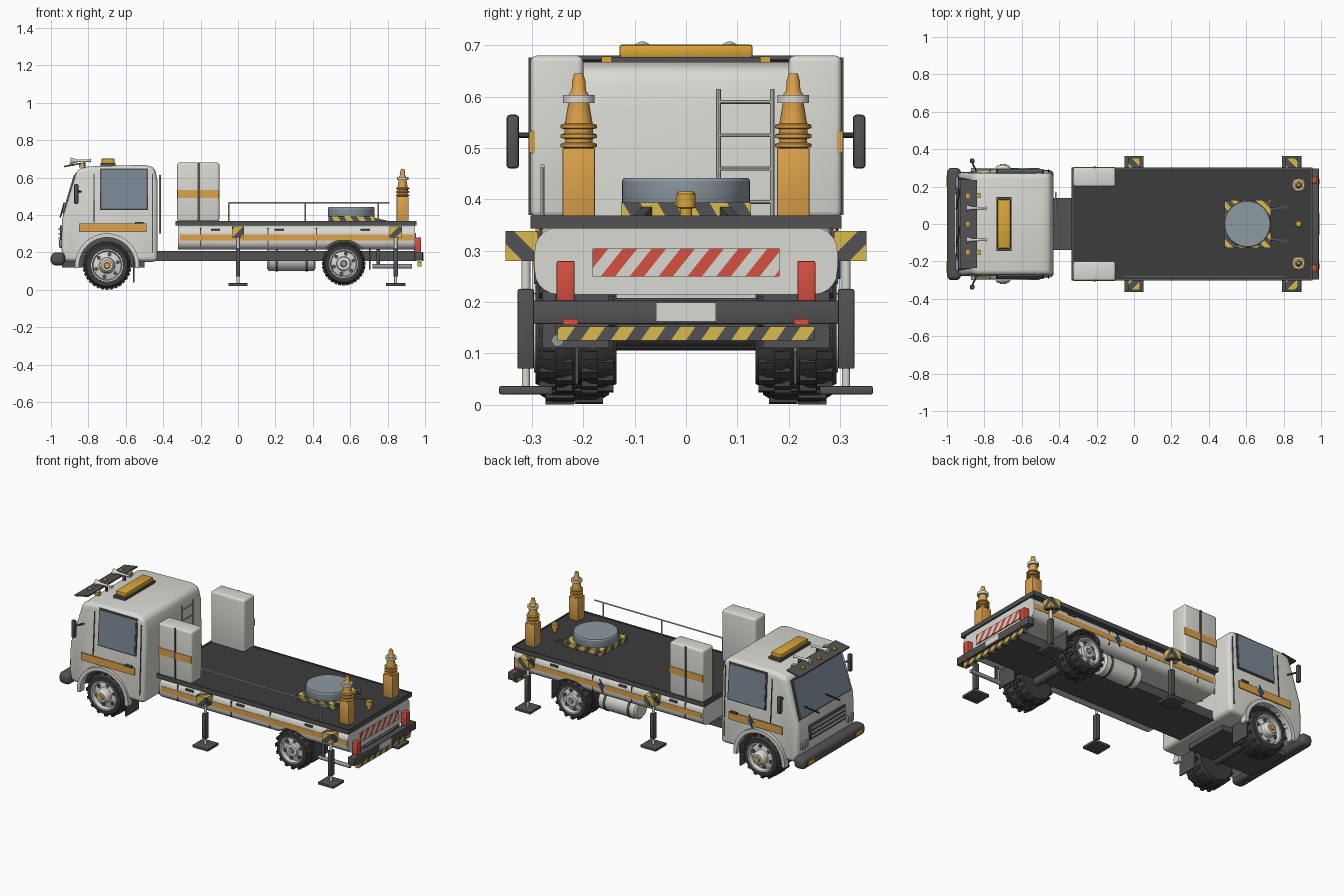
import bpy, bmesh, math
from mathutils import Vector as V, Matrix as M

if "Cube" in bpy.data.objects:
    bpy.data.objects.remove(bpy.data.objects["Cube"])

def mat(name, r, g, b):
    m = bpy.data.materials.new(name)
    m.diffuse_color = (r, g, b, 1)
    m.use_nodes = True
    m.node_tree.nodes["Principled BSDF"].inputs["Base Color"].default_value = m.diffuse_color
    return m

CREAM = mat("cream_paint", .70, .70, .65)
DARK = mat("dark_grey", .085, .085, .09)
BLACK = mat("black_rubber", .045, .045, .047)
ORANGE = mat("orange_paint", .72, .36, .07)
AMBER = mat("amber_light", .70, .38, .04)
YELLOW = mat("hazard_yellow", .68, .50, .07)
RED = mat("red_light", .68, .08, .05)
GLASS = mat("glass_blue_grey", .20, .25, .30)
STEEL = mat("steel_grey", .27, .32, .36)
BLUE = mat("bolt_blue", .03, .09, .32)

def add(name, bm, *mats):
    bmesh.ops.recalc_face_normals(bm, faces=bm.faces)
    me = bpy.data.meshes.new(name)
    bm.to_mesh(me)
    bm.free()
    ob = bpy.data.objects.new(name, me)
    bpy.context.collection.objects.link(ob)
    for m in mats:
        me.materials.append(m)
    return ob

def prism(name, pts, vec, m, bev=0, seg=3, shape=None):
    bm = bmesh.new()
    f = bm.faces.new([bm.verts.new(p) for p in pts])
    r = bmesh.ops.extrude_face_region(bm, geom=[f])
    for v in r["geom"]:
        if isinstance(v, bmesh.types.BMVert):
            v.co += V(vec)
    if shape:
        for v in bm.verts:
            shape(v)
    bmesh.ops.recalc_face_normals(bm, faces=bm.faces)
    if bev:
        es = [e for e in bm.edges if e.calc_face_angle(0) > math.radians(30)]
        bmesh.ops.bevel(bm, geom=es, offset=bev, segments=seg, profile=.5, affect='EDGES', clamp_overlap=True)
    return add(name, bm, m)

def box(name, x0, x1, y0, y1, z0, z1, m, bev=0, seg=2):
    return prism(name, [(x0, y0, z0), (x1, y0, z0), (x1, y1, z0), (x0, y1, z0)], (0, 0, z1 - z0), m, bev, seg)

def lathe(name, prof, loc, axis, m, n=32):
    bm = bmesh.new()
    q = V((0, 0, 1)).rotation_difference(V(axis).normalized())
    rings = []
    for r, h in prof:
        r = max(r, 1e-4)
        rings.append([bm.verts.new(V(loc) + q @ V((r * math.cos(a), r * math.sin(a), h)))
                      for a in (2 * math.pi * k / n for k in range(n))])
    for a, b in zip(rings, rings[1:]):
        for k in range(n):
            bm.faces.new((a[k], a[(k + 1) % n], b[(k + 1) % n], b[k]))
    bm.faces.new(rings[0])
    bm.faces.new(rings[-1])
    return add(name, bm, m)

def rod(name, a, b, r, m, n=10):
    d = V(b) - V(a)
    return lathe(name, [(r, 0), (r, d.length)], a, d, m, n)

def stripes(ob, n, period, m2):
    # diagonal hazard stripes as cut faces
    ob.data.materials.append(m2)
    n = V(n).normalized()
    bm = bmesh.new()
    bm.from_mesh(ob.data)
    d = [v.co.dot(n) for v in bm.verts]
    for k in range(math.floor(min(d) / period), math.ceil(max(d) / period) + 1):
        bmesh.ops.bisect_plane(bm, geom=bm.verts[:] + bm.edges[:] + bm.faces[:], plane_co=n * k * period, plane_no=n)
    for f in bm.faces:
        f.material_index = math.floor(f.calc_center_median().dot(n) / period) % 2
    bm.to_mesh(ob.data)
    bm.free()

def cut_arches(ob, x, z, r):
    for s in (1, -1):
        c = lathe("arch_cutter", [(r, .13), (r, .45)], (x, 0, z), (0, s, 0), DARK, 48)
        c.hide_render = True
        md = ob.modifiers.new("arch", 'BOOLEAN')
        md.operation, md.object, md.solver, md.material_mode = 'DIFFERENCE', c, 'EXACT', 'TRANSFER'
        bpy.context.view_layer.objects.active = ob
        bpy.ops.object.modifier_apply(modifier="arch")
        bpy.data.objects.remove(c)

def wheel(name, x, z, R, y0, y1, s, hub, full=True):
    r = R - .006
    lathe(name + "_tyre", [(.6 * R, y0), (.85 * R, y0), (r - .006, y0 + .012), (r, y0 + .025), (r, y1 - .025),
          (r - .006, y1 - .012), (.85 * R, y1), (.64 * R, y1), (.6 * R, y1 - .03)], (x, 0, z), (0, s, 0), BLACK, 48)
    bm = bmesh.new()
    w = (y1 - y0) / 2
    for k in range(32):
        mx = (M.Translation((x, s * (y0 + w * (.58 if k % 2 else 1.42)), z)) @ M.Rotation(k * math.pi / 16, 4, 'Y')
              @ M.Translation((0, 0, R - .006)) @ M.Diagonal((.017, w * .82, .012, 1)))
        bmesh.ops.create_cube(bm, size=1, matrix=mx)
    add(name + "_tread", bm, BLACK)
    if not full:
        return
    lathe(name + "_rim", [(.67 * R, y1 - .02), (.66 * R, y1 + .003), (.61 * R, y1 + .003), (.57 * R, y1 - .02),
          (.33 * R, y1 - .012), (.30 * R, y1 + hub * .6), (.22 * R, y1 + hub), (0, y1 + hub)], (x, 0, z), (0, s, 0), CREAM, 40)
    for k in range(6):
        a = k * math.pi / 3 + .3
        p = (x + .46 * R * math.cos(a), s * (y1 - .02), z + .46 * R * math.sin(a))
        lathe(name + "_hole", [(.011, 0), (.011, .009)], p, (0, s, 0), DARK, 12)
    lathe(name + "_cap", [(.018, 0), (.015, .006)], (x, s * (y1 + hub), z), (0, s, 0), ORANGE if hub > .01 else STEEL, 12)

def side_y(z):
    return .29 - max(0, z - .4) * .07

def side_plate(name, pts, s, m, t=.004):
    prism(name, [(x, s * (side_y(z) - .003), z) for x, z in pts], (0, s * (t + .003), 0), m)

def rect(x0, x1, z0, z1):
    return [(x0, z0), (x1, z0), (x1, z1), (x0, z1)]

BOLT = [(.012, .04), (-.022, -.004), (-.004, -.004), (-.014, -.04), (.022, .008), (.004, .008)]

# cab shell
def taper(v):
    v.co.y = math.copysign(side_y(v.co.z) - (.012 if v.co.x < -.9 else 0), v.co.y)
prof = [(-.93, .15), (-.945, .22), (-.94, .38), (-.86, .645), (-.80, .66), (-.50, .668), (-.445, .655), (-.43, .58), (-.43, .15)]
cab = prism("cab_shell", [(x, -.29, z) for x, z in prof], (0, .58, 0), CREAM, .026, 4, taper)
cut_arches(cab, -.70, .13, .15)
# windscreen, wipers, grille and front lights
def scr(t, y, o):
    return V((-.94 + .08 * t - .957 * o, y, .38 + .265 * t + .289 * o))
for nm, a, b, w, o, m in (("windscreen_seal", .07, .92, .25, -.003, DARK), ("windscreen", .11, .88, .238, .002, GLASS)):
    prism(nm, [scr(a, -w, o), scr(a, w, o), scr(b, w - .014, o), scr(b, -w + .014, o)], V((-.957, 0, .289)) * .006, m)
for y in (-.12, .08):
    rod("wiper", scr(.02, y, .012), scr(.3, y + .11, .014), .004, DARK, 8)
box("grille", -.953, -.94, -.17, .17, .255, .345, DARK, .004)
for z in (.275, .30, .325):
    box("grille_bar", -.959, -.95, -.16, .16, z - .005, z + .005, CREAM)
box("front_bumper", -1, -.925, -.30, .30, .13, .20, DARK, .026, 4)
box("front_plate_panel", -.94, -.5, -.14, .14, .12, .2, DARK)
for s in (1, -1):
    box("headlight", -.957, -.93, s * .19, s * .25, .225, .27, STEEL, .006)
    box("front_indicator", -1.003, -.99, s * .2, s * .26, .15, .175, AMBER)
    # windows, stripes, door lines, handles
    side_plate("side_window_seal", rect(-.738, -.482, .427, .648), s, DARK, .003)
    side_plate("side_window", rect(-.73, -.49, .435, .64), s, GLASS, .006)
    side_plate("cab_stripe", rect(-.85, -.49, .31, .355), s, ORANGE, .003)
    side_plate("door_line", rect(-.459, -.455, .2, .62), s, DARK, .002)
    side_plate("door_line", rect(-.772, -.768, .36, .62), s, DARK, .002)
    side_plate("door_handle", rect(-.55, -.505, .353, .364), s, DARK, .01)
    # arch flares
    arc = [math.radians(a) for a in range(-5, 186, 10)]
    pts = [(-.70 + .172 * math.cos(a), .13 + .172 * math.sin(a)) for a in arc]
    pts += [(-.70 + .15 * math.cos(a), .13 + .15 * math.sin(a)) for a in reversed(arc)]
    prism("arch_flare", [(x, s * .26, z) for x, z in pts], (0, s * .04, 0), CREAM)
    # mirrors
    box("mirror", -.877, -.853, s * .325, s * .35, .46, .565, DARK, .007)
    rod("mirror_arm", (-.84, s * .27, .525), (-.865, s * .33, .525), .005, DARK)
    # horns on the roof
    lathe("roof_horn", [(.018, 0), (.008, .03), (.006, .1), (.011, .11)], (-.895, s * .085, .69), (1, 0, 0), CREAM, 16)
    box("horn_foot", -.83, -.815, s * .08, s * .09, .655, .69, DARK)
    box("roof_marker", -.85, -.82, s * .14, s * .165, .655, .678, AMBER)
    # wheels and mudflaps
    wheel("front_wheel", -.70, .13, .13, .15, .285, s, .03)
    wheel("rear_wheel", .565, .14, .117, .215, .293, s, .004)
    wheel("rear_inner_wheel", .565, .14, .117, .135, .21, s, 0, False)
    box("front_mudflap", -.562, -.554, s * .16, s * .28, .04, .2, DARK)
    box("rear_mudflap", .70, .708, s * .15, s * .28, .11, .22, DARK)
# sun visor, light bar
prism("sun_visor", [(-.93, -.24, .655), (-.93, .24, .655), (-.84, .235, .672), (-.84, -.235, .672)], (0, 0, .008), DARK)
for y in (-.15, 0, .15):
    box("visor_lamp", -.90, -.88, y - .012, y + .012, .663, .677, AMBER)
box("light_bar_base", -.735, -.655, -.145, .145, .655, .677, DARK)
box("light_bar", -.73, -.66, -.13, .13, .675, .702, AMBER, .006)
# ladder on cab back
for y in (.063, .168):
    rod("ladder_rail", (-.418, y, .30), (-.418, y, .615), .005, CREAM)
for z in (.33, .395, .46, .525, .59):
    rod("ladder_rung", (-.418, .063, z), (-.418, .168, z), .004, CREAM)
# chassis and axles
box("chassis_frame", -.62, .955, -.14, .14, .155, .208, DARK)
for x, z in ((-.70, .13), (.565, .14)):
    rod("axle", (x, -.2, z), (x, .2, z), .025, DARK, 16)
# bed body with rounded cross-section
sec = []
for cy, cz, a0 in ((.25, .30, 0), (-.25, .30, 90), (-.25, .26, 180), (.25, .26, 270)):
    sec += [(-.32, cy + .045 * math.cos(math.radians(a0 + k * 18)), cz + .045 * math.sin(math.radians(a0 + k * 18))) for k in range(6)]
bed = prism("bed_body", sec, (1.265, 0, 0), CREAM)
cut_arches(bed, .565, .14, .128)
box("deck", -.335, .955, -.303, .303, .343, .362, DARK)
box("deck_floor", -.325, .945, -.293, .293, .360, .365, BLACK)
for s in (1, -1):
    box("deck_side_rim", -.335, .955, s * .295, s * .303, .36, .369, DARK)
    box("bed_stripe", -.31, .94, s * .29, s * .297, .265, .297, ORANGE)
    for x in (-.12, .22, .68):
        box("bed_latch", x - .025, x + .025, s * .285, s * .299, .314, .325, DARK)
    for x in (-.2, .16, .42):
        box("bed_panel_line", x - .002, x + .002, s * .28, s * .2965, .235, .33, DARK)
    # cabinets
    box("cabinet", -.325, -.1, s * .2, s * .303, .365, .68, CREAM, .012, 3)
    box("cabinet_stripe", -.324, -.101, s * .29, s * .306, .49, .533, ORANGE)
    box("cabinet_door_gap", -.216, -.204, s * .29, s * .307, .37, .676, DARK)
    # outriggers
    for x in (0, .843):
        stripes(box("outrigger_box", x - .033, x + .033, s * .288, s * .352, .28, .338, YELLOW), (1, s, -1), .024, DARK)
        rod("outrigger_piston", (x, s * .312, .2), (x, s * .312, .29), .009, CREAM, 16)
        box("outrigger_leg", x - .012, x + .012, s * .296, s * .328, .07, .225, DARK, .003)
        rod("outrigger_shaft", (x, s * .312, .03), (x, s * .312, .08), .008, CREAM, 12)
        box("outrigger_foot", x - .052, x + .052, s * .26, s * .364, .02, .036, DARK, .003)
    # warning posts
    box("post_base", .848, .912, s * .177, s * .241, .362, .5, ORANGE, .003)
    lathe("post_cone", [(.026, .5), (.036, .502), (.036, .508), (.027, .511), (.027, .518), (.036, .52), (.036, .526), (.028, .529),
          (.028, .537), (.036, .539), (.036, .545), (.027, .548), (.02, .59), (.021, .602), (.014, .612), (.013, .63), (.009, .645)],
          (.88, s * .209, 0), (0, 0, 1), ORANGE, 24)
    lathe("post_collar", [(.031, .588), (.031, .603)], (.88, s * .209, 0), (0, 0, 1), CREAM, 24)
    # tail lights and turntable gussets
    box("tail_light", .94, .978, s * .217, s * .252, .2, .28, RED, .003)
    box("low_reflector", .985, .993, s * .21, s * .24, .155, .167, RED)
    prism("turntable_gusset", [(.70, s * .06, .365), (.82, s * .085, .365), (.70, s * .06, .392)], (0, s * .02, 0), DARK)
box("deck_front_rim", -.335, -.327, -.303, .303, .36, .369, DARK)
box("deck_rear_rim", .947, .955, -.303, .303, .36, .369, DARK)
# blue bolts on the far side
for x, z, y in ((-.64, .335, .292), (.36, .285, .296)):
    prism("bolt_mark", [(x + a, y, z + b) for a, b in BOLT], (0, .005, 0), BLUE)
# turntable and deck beacon
stripes(box("turntable_base", .483, .732, -.127, .127, .364, .394, YELLOW), (1, 1, .6), .022, DARK)
lathe("turntable", [(.123, .39), (.125, .395), (.125, .436), (.121, .442)], (.606, 0, 0), (0, 0, 1), STEEL, 48)
lathe("deck_beacon", [(.012, .363), (.012, .382), (.019, .384), (.019, .41), (.014, .415)], (.88, 0, 0), (0, 0, 1), AMBER, 20)
# railing on the near side
rod("rail_bar", (-.05, -.28, .465), (.81, -.28, .465), .004, CREAM)
for x in (-.05, .36, .75):
    rod("rail_post", (x, -.28, .36), (x, -.28, .465), .004, CREAM)
# rear bumper, panel, plate
box("rear_bumper", .945, .988, -.298, .298, .157, .203, DARK, .004)
stripes(box("rear_hazard_bar", .96, .982, -.25, .25, .125, .152, YELLOW), (0, 1, -.7), .024, DARK)
stripes(box("rear_striped_panel", .94, .952, -.182, .182, .25, .304, CREAM), (0, 1, -.8), .022, RED)
box("number_plate", .985, .993, -.058, .058, .162, .199, CREAM)
# fuel tank and exhaust
lathe("fuel_tank", [(.05, .155), (.062, .165), (.062, .405), (.05, .415)], (0, .2, .163), (1, 0, 0), CREAM, 32)
for x in (.2, .36):
    lathe("tank_strap", [(.065, x), (.065, x + .014)], (0, .2, .163), (1, 0, 0), DARK, 32)
rod("exhaust", (.72, -.25, .125), (.93, -.25, .125), .012, STEEL, 14)
box("exhaust_bracket", .74, .76, -.255, -.245, .13, .22, DARK)

bpy.ops.object.select_all(action='SELECT')
bpy.context.view_layer.objects.active = cab
bpy.ops.object.shade_smooth_by_angle(angle=math.radians(32))
